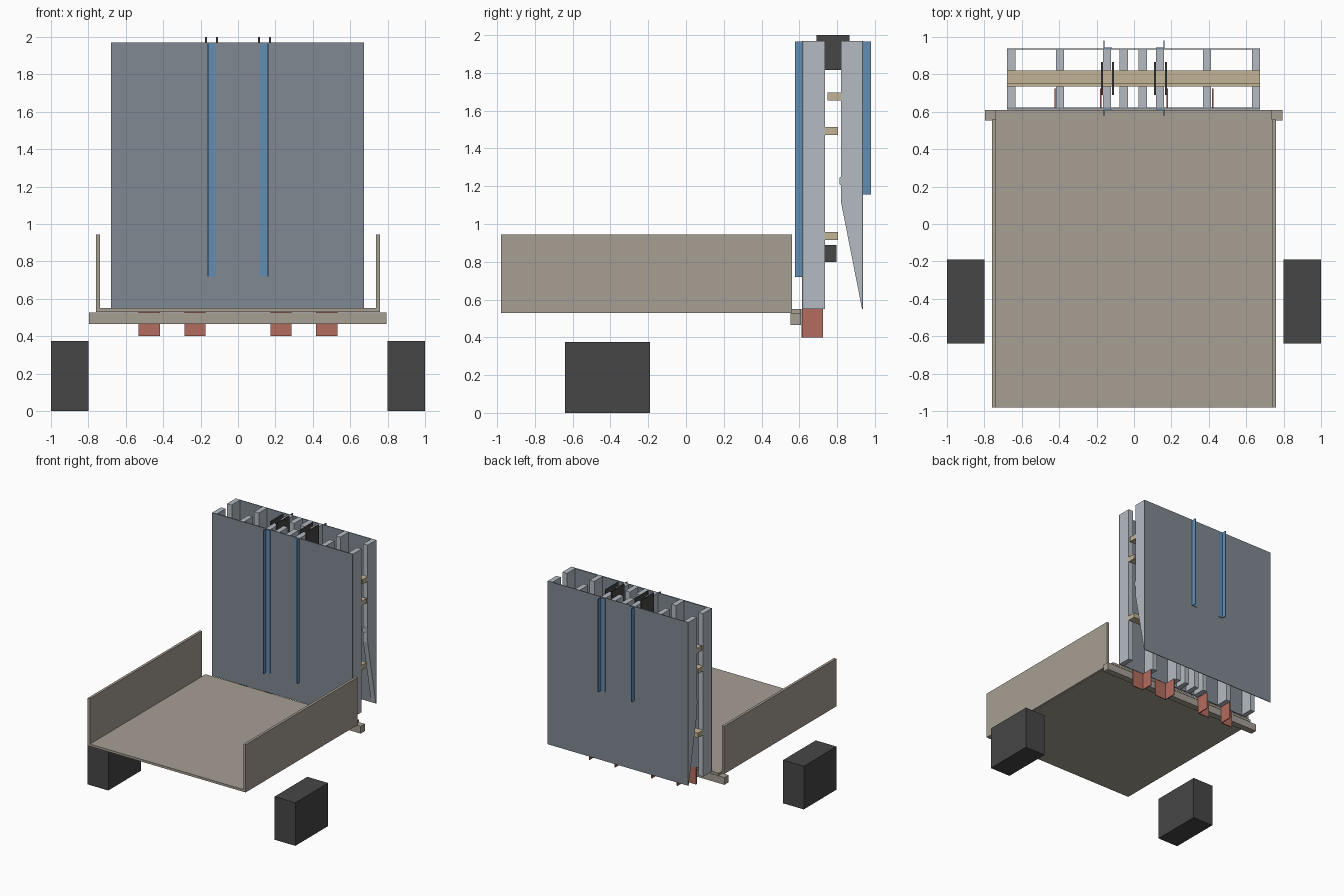
import bpy, bmesh

if "Cube" in bpy.data.objects:
    bpy.data.objects.remove(bpy.data.objects["Cube"])


def srgb(r, g, b):
    def lin(v):
        v /= 255
        return v / 12.92 if v <= 0.04045 else ((v + 0.055) / 1.055) ** 2.4
    return (lin(r), lin(g), lin(b), 1)


def material(name, r, g, b):
    m = bpy.data.materials.new(name)
    m.diffuse_color = srgb(r, g, b)
    m.use_nodes = True
    m.node_tree.nodes["Principled BSDF"].inputs["Base Color"].default_value = m.diffuse_color
    return m


BED = material("warm grey", 166, 159, 148)
DARK = material("dark grey", 70, 70, 70)
PANEL = material("slate grey", 128, 137, 146)
STUD = material("light grey", 181, 187, 195)
BLUE = material("steel blue", 99, 141, 180)
RED = material("brick red", 180, 108, 94)
TAN = material("tan", 196, 180, 150)


def prism(name, profile, x0, x1, mat):
    """Extrude a (y, z) profile along x."""
    bm = bmesh.new()
    f = bm.faces.new([bm.verts.new((x0, y, z)) for y, z in profile])
    ext = bmesh.ops.extrude_face_region(bm, geom=[f])
    verts = [e for e in ext["geom"] if isinstance(e, bmesh.types.BMVert)]
    bmesh.ops.translate(bm, verts=verts, vec=(x1 - x0, 0, 0))
    bmesh.ops.recalc_face_normals(bm, faces=bm.faces)
    me = bpy.data.meshes.new(name)
    bm.to_mesh(me)
    bm.free()
    me.materials.append(mat)
    ob = bpy.data.objects.new(name, me)
    bpy.context.collection.objects.link(ob)
    return ob


def box(name, x, y, z, mat):
    prof = [(y[0], z[0]), (y[1], z[0]), (y[1], z[1]), (y[0], z[1])]
    return prism(name, prof, min(x), max(x), mat)


# Load bed, rear beam
box("bed_floor", (-0.74, 0.737), (-0.98, 0.61), (0.53, 0.55), BED)
box("rear_beam", (-0.797, 0.793), (0.553, 0.61), (0.465, 0.528), BED)

for s, side in ((-1, "left"), (1, "right")):
    # Bed walls and blocky wheels
    box(f"bed_wall_{side}", (s * 0.738, s * 0.76), (-0.98, 0.56), (0.53, 0.945), BED)
    box(f"wheel_{side}", (s * 0.8, s * 1.0), (-0.64, -0.19), (0, 0.375), DARK)

    # Blue angle rails on both panel faces: flat leg plus outer upright leg
    a, b = s * 0.163, s * 0.118
    e = s * 0.158
    box(f"front_rail_flat_{side}", (a, b), (0.608, 0.613), (0.72, 1.965), BLUE)
    box(f"front_rail_leg_{side}", (a, e), (0.578, 0.61), (0.72, 1.965), BLUE)
    box(f"back_rail_flat_{side}", (a, b), (0.938, 0.943), (1.155, 1.965), BLUE)
    box(f"back_rail_leg_{side}", (a, e), (0.94, 0.98), (1.155, 1.965), BLUE)

    # Red angle brackets under the wall
    for i, (inner, outer) in enumerate(((0.173, 0.287), (0.418, 0.532))):
        box(f"bracket_flat_{side}_{i}", (s * inner, s * outer), (0.612, 0.62), (0.4, 0.55), RED)
        box(f"bracket_leg_{side}_{i}", (s * inner, s * (inner + 0.008)), (0.612, 0.725), (0.4, 0.55), RED)

    # Dark gusset plates beside the centre studs
    for i, g in enumerate((0.108, 0.167)):
        gx = (s * g, s * (g + 0.009))
        box(f"top_gusset_{side}_{i}", gx, (0.69, 0.865), (1.815, 2.0), DARK)
        box(f"lower_gusset_{side}_{i}", gx, (0.735, 0.797), (0.8, 0.89), DARK)

# Wall panels
box("front_panel", (-0.678, 0.674), (0.613, 0.623), (0.55, 1.97), PANEL)
box("back_panel", (-0.678, 0.674), (0.932, 0.938), (0.55, 1.97), PANEL)

# Wall studs: straight in front, tapered behind
taper = [(0.932, 0.55), (0.932, 1.97), (0.82, 1.97), (0.82, 1.25),
         (0.812, 1.245), (0.812, 1.21), (0.82, 1.205), (0.82, 1.12)]
for i, x in enumerate((-0.656, -0.396, -0.144, -0.055, 0.047, 0.139, 0.39, 0.652)):
    box(f"front_stud_{i}", (x - 0.022, x + 0.022), (0.623, 0.735), (0.55, 1.97), STUD)
    prism(f"back_stud_{i}", taper, x - 0.022, x + 0.022, STUD)

# Horizontal tan battens between the stud rows
for i, (y, z) in enumerate(((0.735, 0.915), (0.735, 1.472), (0.75, 1.655))):
    box(f"batten_{i}", (-0.678, 0.674), (y, y + 0.07), (z, z + 0.042), TAN)
